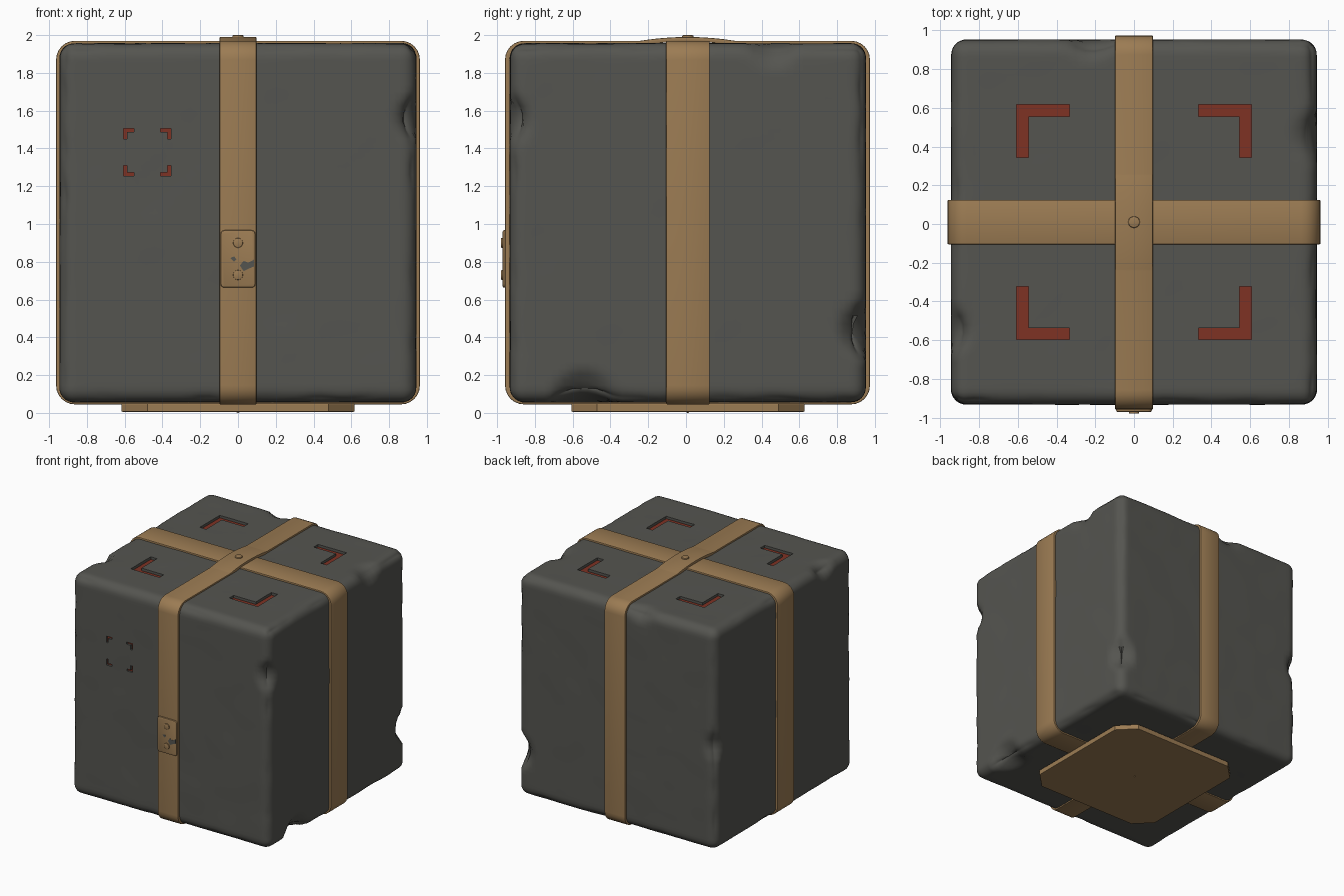
import bpy, bmesh, math
from mathutils import Vector, noise

if "Cube" in bpy.data.objects:
    bpy.data.objects.remove(bpy.data.objects["Cube"])


def material(name, rgb):
    m = bpy.data.materials.new(name)
    m.use_nodes = True
    m.diffuse_color = (*rgb, 1)
    m.node_tree.nodes["Principled BSDF"].inputs["Base Color"].default_value = (*rgb, 1)
    return m


STONE = material("dark stone", (0.09, 0.09, 0.08))
BRASS = material("tan brass", (0.33, 0.2, 0.087))
RED = material("rust red", (0.21, 0.032, 0.017))
YC = 0.01  # depth centre of the block


def finish(bm, name, mat, bevel=0.0, smooth=True):
    bmesh.ops.recalc_face_normals(bm, faces=bm.faces)
    me = bpy.data.meshes.new(name)
    bm.to_mesh(me)
    bm.free()
    ob = bpy.data.objects.new(name, me)
    bpy.context.collection.objects.link(ob)
    me.materials.append(mat)
    bpy.ops.object.select_all(action="DESELECT")
    bpy.context.view_layer.objects.active = ob
    ob.select_set(True)
    if bevel:
        mod = ob.modifiers.new("soft edges", "BEVEL")
        mod.width, mod.segments, mod.limit_method = bevel, 2, "ANGLE"
        mod.angle_limit = math.radians(50)
        bpy.ops.object.modifier_apply(modifier=mod.name)
    if smooth:
        bpy.ops.object.shade_smooth_by_angle(angle=math.radians(35))
    return ob


def place(axis, a, b, h):
    return {"x": (h, a, b), "y": (a, h, b), "z": (a, b, h)}[axis]


def prism(name, outlines, axis, lo, hi, mat, bevel=0.0, smooth=False):
    """Extrude one or more flat outlines along an axis."""
    bm = bmesh.new()
    for pts in outlines:
        ends = [[bm.verts.new(place(axis, a, b, h)) for a, b in pts] for h in (lo, hi)]
        for ring in ends:
            bm.faces.new(ring)
        for i in range(len(pts)):
            j = (i + 1) % len(pts)
            bm.faces.new((ends[0][i], ends[0][j], ends[1][j], ends[1][i]))
    return finish(bm, name, mat, bevel, smooth)


def round_rect(ca, cb, ha, hb, r, steps=6):
    pts = []
    for k, (sa, sb) in enumerate(((1, 1), (-1, 1), (-1, -1), (1, -1))):
        for i in range(steps + 1):
            t = math.pi / 2 * (k + i / steps)
            pts.append((ca + sa * (ha - r) + r * math.cos(t), cb + sb * (hb - r) + r * math.sin(t)))
    return pts


def brackets(ca, cb, half, arm, w):
    """Four L shapes marking the corners of a square."""
    ell = ((0, 0), (arm, 0), (arm, w), (w, w), (w, arm), (0, arm))
    return [[(ca + sa * (half - u), cb + sb * (half - v)) for u, v in ell]
            for sa in (1, -1) for sb in (1, -1)]


# Worn stone block: rounded grid box, wobbling edges and a few chips
HALF, MID, R = Vector((0.947, 0.945, 0.953)), Vector((0, YC, 1.006)), 0.08
CHIPS = (  # place, reach, depth
    (Vector((0.95, -0.95, 0.55)), 0.13, 0.06),
    (Vector((0.95, 0.95, -0.57)), 0.16, 0.08),
    (Vector((-0.95, 0.95, -0.05)), 0.12, 0.05),
    (Vector((0.95, -0.55, -0.95)), 0.18, 0.07),
    (Vector((-0.95, -0.56, 0.95)), 0.12, 0.05),
    (Vector((-0.22, 0.95, 0.95)), 0.12, 0.04),
    (Vector((0.95, 0.45, 0.95)), 0.14, 0.04),
)
bm = bmesh.new()
bmesh.ops.create_cube(bm, size=2)
bmesh.ops.subdivide_edges(bm, edges=bm.edges, cuts=47, use_grid_fill=True)
for v in bm.verts:
    p = Vector([h * math.sin(1.2 * c) / math.sin(1.2) for c, h in zip(v.co, HALF)])
    core = Vector([max(R - h, min(h - R, c)) for c, h in zip(p, HALF)])
    n = (p - core).normalized()
    p = core + n * R
    edge = 1 - max(abs(c) for c in n)
    dent = 0.003 * (1 + noise.noise(p * 4)) + edge * 0.06 * max(0, noise.noise(p * 7))
    for spot, reach, depth in CHIPS:
        dent += depth * min(1, 1.6 * max(0, 1 - (p - spot).length / reach))
    v.co = MID + p - n * dent
block = finish(bm, "stone_block", STONE)


# Sunken corner marks on the top and the front
def sunken_marks(name, shapes, axis, floor, outside):
    cutter = prism(name + "_cutter", shapes, axis, floor, outside, STONE)
    mod = block.modifiers.new("recess", "BOOLEAN")
    mod.operation, mod.solver, mod.object = "DIFFERENCE", "EXACT", cutter
    bpy.context.view_layer.objects.active = block
    bpy.ops.object.modifier_apply(modifier=mod.name)
    bpy.data.objects.remove(cutter)
    step = math.copysign(0.004, outside - floor)
    prism(name, shapes, axis, floor - step, floor + step, RED)


sunken_marks("top_marks", brackets(0, YC, 0.606, 0.272, 0.06), "z", 1.93, 2.1)
sunken_marks("front_marks", brackets(-0.48, 1.38, 0.125, 0.055, 0.018), "y", -0.91, -1.1)


# Straps wrapped round the block; the front-to-back one arches over the other
def strap(name, axis, centre, half, lo, hi, arch=0.0):
    bm = bmesh.new()
    loops = []
    for inset in (0, 0.025):
        pts = round_rect(centre, 1.0075, half - inset, 0.9625 - inset, 0.1 - inset)
        join = pts.index(max(pts[:14], key=lambda q: (round(q[1], 4), q[0])))
        if arch:  # extra points along the top for the arch
            top = [(centre + 0.25 * math.cos(math.pi * i / 12), pts[join][1] +
                    arch * math.sin(math.pi * i / 12) ** 2) for i in range(13)]
            pts = pts[:7] + top + pts[7:]
        loops.append(pts)
    n = len(loops[0])
    rows = [[bm.verts.new(place(axis, a, b, h)) for a, b in pts]
            for pts, h in ((loops[0], lo), (loops[0], hi), (loops[1], hi), (loops[1], lo))]
    for k in range(4):
        a, b = rows[k], rows[(k + 1) % 4]
        for i in range(n):
            bm.faces.new((a[i], a[(i + 1) % n], b[(i + 1) % n], b[i]))
    return finish(bm, name, BRASS, 0.005)


strap("side_to_side_strap", "y", 0, 0.963, YC - 0.115, YC + 0.115)
strap("front_to_back_strap", "x", YC - 0.002, 0.966, -0.098, 0.098, 0.02)


# Rivets
def rivet(name, axis, a, b, base, tip, r):
    ring = [(a + r * math.cos(t * math.pi / 10), b + r * math.sin(t * math.pi / 10)) for t in range(20)]
    prism(name, [ring], axis, base, tip, BRASS, abs(tip - base) * 0.3, True)


rivet("top_rivet", "z", 0, YC, 1.98, 2.0, 0.03)
for label, z in (("upper", 0.9), ("lower", 0.73)):
    rivet(label + "_buckle_rivet", "y", 0, z, -0.965, -0.98, 0.026)

# Front buckle plate with worn patches
prism("buckle", [round_rect(0, 0.815, 0.092, 0.152, 0.02, 3)], "y", -0.945, -0.971, BRASS, 0.008, True)
big = [(0.01, 0.78), (0.03, 0.805), (0.055, 0.795), (0.085, 0.812), (0.085, 0.775), (0.06, 0.765), (0.03, 0.75)]
small = [(-0.042, 0.82), (-0.02, 0.828), (-0.008, 0.812), (-0.022, 0.8)]
prism("buckle_worn_patches", [big, small], "y", -0.968, -0.972, STONE)

# Base plate with cut corners and its centre pin
S, C = 0.617, 0.48
octagon = [(S, C), (C, S), (-C, S), (-S, C), (-S, -C), (-C, -S), (C, -S), (S, -C)]
prism("base_plate", [[(a, b + YC) for a, b in octagon]], "z", 0.006, 0.05, BRASS, 0.005)
rivet("base_pin", "z", 0, YC, 0.02, 0.0, 0.008)
